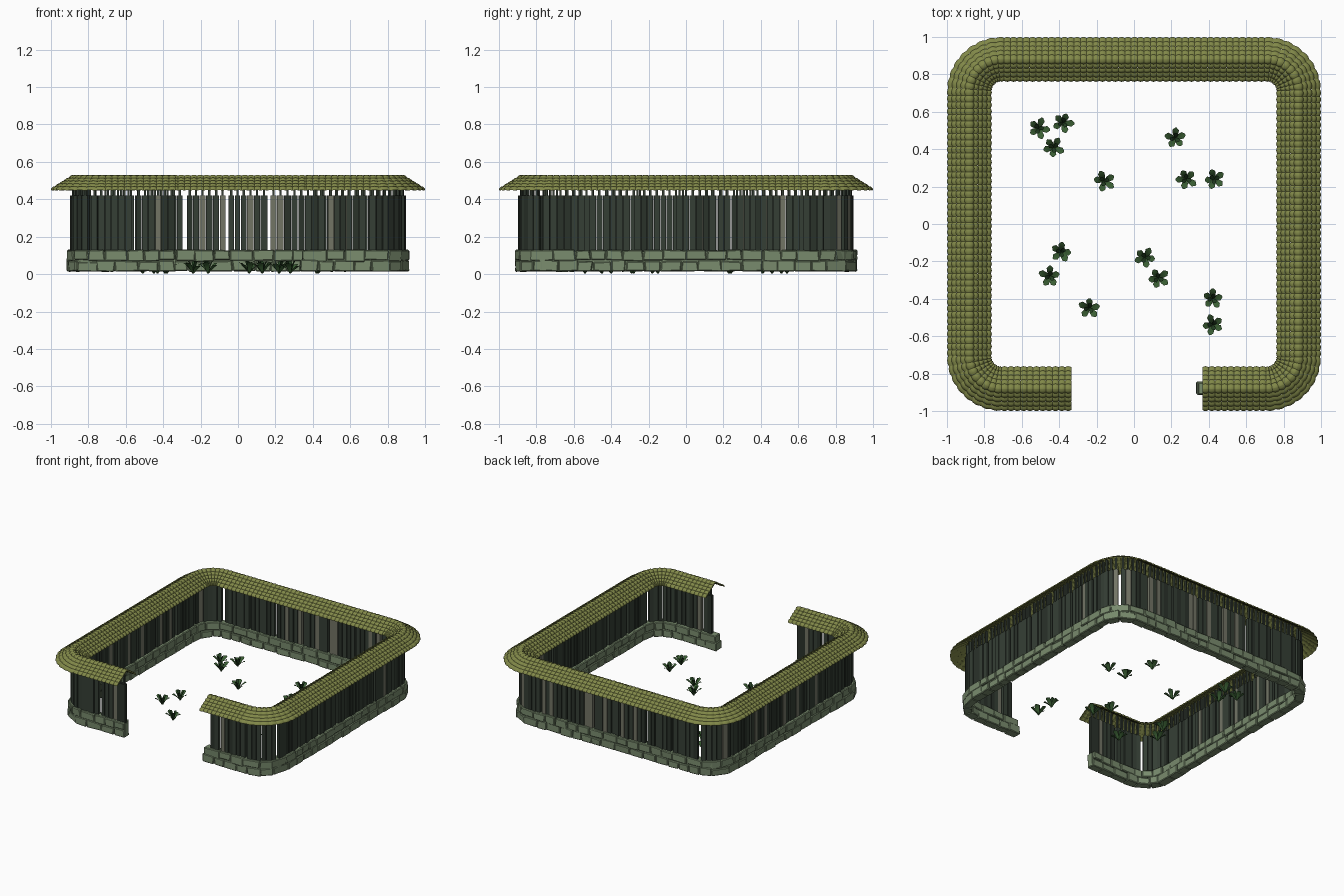
import bpy, bmesh, math, random
from mathutils import Vector

random.seed(4)
if "Cube" in bpy.data.objects:
    bpy.data.objects.remove(bpy.data.objects["Cube"])


def material(name, *rgb):
    linear = [(c / 255) ** 2.2 for c in rgb] + [1]
    m = bpy.data.materials.new(name)
    m.use_nodes = True
    m.diffuse_color = linear
    m.node_tree.nodes["Principled BSDF"].inputs["Base Color"].default_value = linear
    return m


moss_tile = material("moss tile", 128, 135, 74)
stone = material("grey green stone", 120, 138, 109)
plank_dark = material("dark slate wood", 56, 65, 56)
plank_deep = material("deep slate wood", 46, 53, 46)
plank_pale = material("weathered pale wood", 114, 116, 101)
leaf_mid = material("mid green leaf", 60, 94, 54)
leaf_dark = material("dark green leaf", 40, 66, 39)

# Wall path: a rounded square, open at the front, walked clockwise
HALF, RADIUS = 0.88, 0.17
FLAT = HALF - RADIUS
GATE_LEFT, GATE_RIGHT = -0.335, 0.365
ARC = RADIUS * math.pi / 2
SEGMENTS = [FLAT + GATE_LEFT, ARC, 2 * FLAT, ARC, 2 * FLAT, ARC, 2 * FLAT, ARC, FLAT - GATE_RIGHT]
LENGTH = sum(SEGMENTS)


def place(s, d, z):
    """Point at distance s along the path, d outwards from it, at height z."""
    p, a = Vector((GATE_LEFT, -HALF)), math.pi
    for i, length in enumerate(SEGMENTS):
        t = s if i == len(SEGMENTS) - 1 else min(s, length)
        outward = Vector((-math.sin(a), math.cos(a)))
        if i % 2 == 0:
            p = p + Vector((math.cos(a), math.sin(a))) * t
        else:
            centre = p - outward * RADIUS
            a -= t / RADIUS
            p = centre + Vector((-math.sin(a), math.cos(a))) * RADIUS
        s -= t
        if s <= 0:
            break
    p = p + Vector((-math.sin(a), math.cos(a))) * d
    return Vector((p.x, p.y, z))


def finish(bm, name, mats, smooth=False, solid=True):
    if solid:
        bmesh.ops.recalc_face_normals(bm, faces=bm.faces[:])
    mesh = bpy.data.meshes.new(name)
    bm.to_mesh(mesh)
    bm.free()
    for m in mats:
        mesh.materials.append(m)
    ob = bpy.data.objects.new(name, mesh)
    bpy.context.collection.objects.link(ob)
    if smooth:
        bpy.ops.object.select_all(action="DESELECT")
        ob.select_set(True)
        bpy.context.view_layer.objects.active = ob
        bpy.ops.object.shade_smooth_by_angle(angle=math.radians(50))


def block(bm, s0, s1, d0, d1, z0, z1, mat=0, jitter=0.0):
    """Box that follows the path, with optional uneven corners."""
    def wobble():
        return random.uniform(-jitter, jitter)
    v = [bm.verts.new(place(s + wobble(), d + wobble() * 0.6, z + wobble() * 0.6))
         for z in (z0, z1) for s, d in ((s0, d0), (s1, d0), (s1, d1), (s0, d1))]
    quads = [v[:4], v[4:]] + [[v[i], v[(i + 1) % 4], v[(i + 1) % 4 + 4], v[i + 4]] for i in range(4)]
    for q in quads:
        bm.faces.new(q).material_index = mat


# Stone footing: two courses of uneven blocks over a core
bm = bmesh.new()
for course in range(2):
    s, end = 0.003, LENGTH + 0.03 - 0.01 * course
    while s < end - 0.01:
        e = s + random.uniform(0.075, 0.125)
        if end - e < 0.06:
            e = end
        out = random.uniform(0.028, 0.035)
        joint = random.uniform(0.066, 0.078)
        z0, z1 = (joint, 0.129) if course else (0.015, joint)
        block(bm, s + 0.001, e - 0.001, -out - 0.003, out, z0, z1, 0, 0.005)
        s = e
bmesh.ops.bevel(bm, geom=bm.edges[:], offset=0.005, segments=1, affect="EDGES")
finish(bm, "stone_footing", [stone])

bm = bmesh.new()
steps = 120
for i in range(steps):
    block(bm, LENGTH * i / steps, LENGTH * (i + 1) / steps, -0.022, 0.02, 0.02, 0.12)
finish(bm, "footing_core", [stone])

# Plank fence: planks with narrow pegs that carry the roof
bm = bmesh.new()
s, count = 0.004, 0
while s < LENGTH - 0.03:
    count += 1
    w = random.uniform(0.029, 0.036)
    mat = random.choices((0, 1, 2), (7, 2, 1.1))[0]
    shift = random.uniform(-0.004, 0.004)
    block(bm, s, s + w, shift - 0.012, shift + 0.013, 0.11, 0.42, mat)
    mid = s + w / 2
    block(bm, mid - 0.006, mid + 0.006, -0.008, 0.008, 0.42, 0.515, 0)
    s += w + 0.003
    if count % 6 == 0:
        s += random.uniform(0.008, 0.022)
finish(bm, "fence_planks", [plank_dark, plank_deep, plank_pale])

# Roof: rows of rounded tiles stepping down both sides of the ridge
ROWS, REACH, SLOPE, COLUMNS = 5, 0.117, 0.64, 5
tile_count = round(LENGTH / 0.034)
pitch = LENGTH / tile_count
for side, swell, name in ((1, 0.006, "outer_roof_tiles"), (-1, 0.009, "inner_roof_tiles")):
    bm = bmesh.new()
    for row in range(ROWS):
        top = REACH * row / ROWS - 0.002
        low = REACH * (row + 1) / ROWS
        crown = top + 0.6 * (low - top)
        for n in range(tile_count):
            rings = []
            for c in range(COLUMNS):
                u = c / (COLUMNS - 1)
                bulge = math.sin(math.pi * u)
                tip = low - 0.003 + 0.006 * bulge
                arch = 0.526 + 0.0045 * bulge
                profile = ((top, -0.001), (crown, swell), (tip, 0.003), (tip, -0.005), (top, -0.006))
                rings.append([bm.verts.new(place(pitch * (n + u), side * d, arch - SLOPE * d + h))
                              for d, h in profile])
            for a, b in zip(rings, rings[1:]):
                for k in range(len(a)):
                    j = (k + 1) % len(a)
                    bm.faces.new((a[k], a[j], b[j], b[k]))
            bm.faces.new(rings[0])
            bm.faces.new(rings[-1])
    finish(bm, name, [moss_tile], smooth=True)


# Plants: a ring of broad rising leaves around a few upright ones
def leaf(bm, centre, angle, reach, height, width, mat):
    along = Vector((math.cos(angle), math.sin(angle), 0))
    across = Vector((-along.y, along.x, 0))
    rows = []
    for u, w in ((0, 0.25), (0.4, 0.8), (0.75, 1), (1, 0.25)):
        z = height * math.sin(u * 1.5)
        mid = centre + along * reach * u + Vector((0, 0, z))
        edge = across * width * w
        rise = Vector((0, 0, 0.004 * w))
        rows.append([bm.verts.new(p) for p in (mid - edge + rise, mid, mid + edge + rise)])
    for a, b in zip(rows, rows[1:]):
        for k in range(2):
            bm.faces.new((a[k], b[k], b[k + 1], a[k + 1])).material_index = mat


spots = [(-.51, .51), (-.38, .54), (-.43, .41), (-.16, .23), (.22, .46), (.28, .24), (.43, .24),
         (-.39, -.15), (-.45, -.28), (-.24, -.45), (.06, -.18), (.13, -.29), (.42, -.40), (.42, -.54)]
for x, y in spots:
    bm = bmesh.new()
    centre = Vector((x, y, 0.002))
    turn = random.uniform(0, math.tau)
    for i in range(5):
        angle = turn + math.tau * i / 5 + random.uniform(-0.15, 0.15)
        leaf(bm, centre, angle, random.uniform(0.05, 0.062), random.uniform(0.04, 0.062), 0.018, 0)
    for i in range(3):
        leaf(bm, centre, turn + 0.6 + math.tau * i / 3, 0.028, 0.068, 0.012, 1)
    finish(bm, "garden_plant", [leaf_mid, leaf_dark], solid=False, smooth=True)
